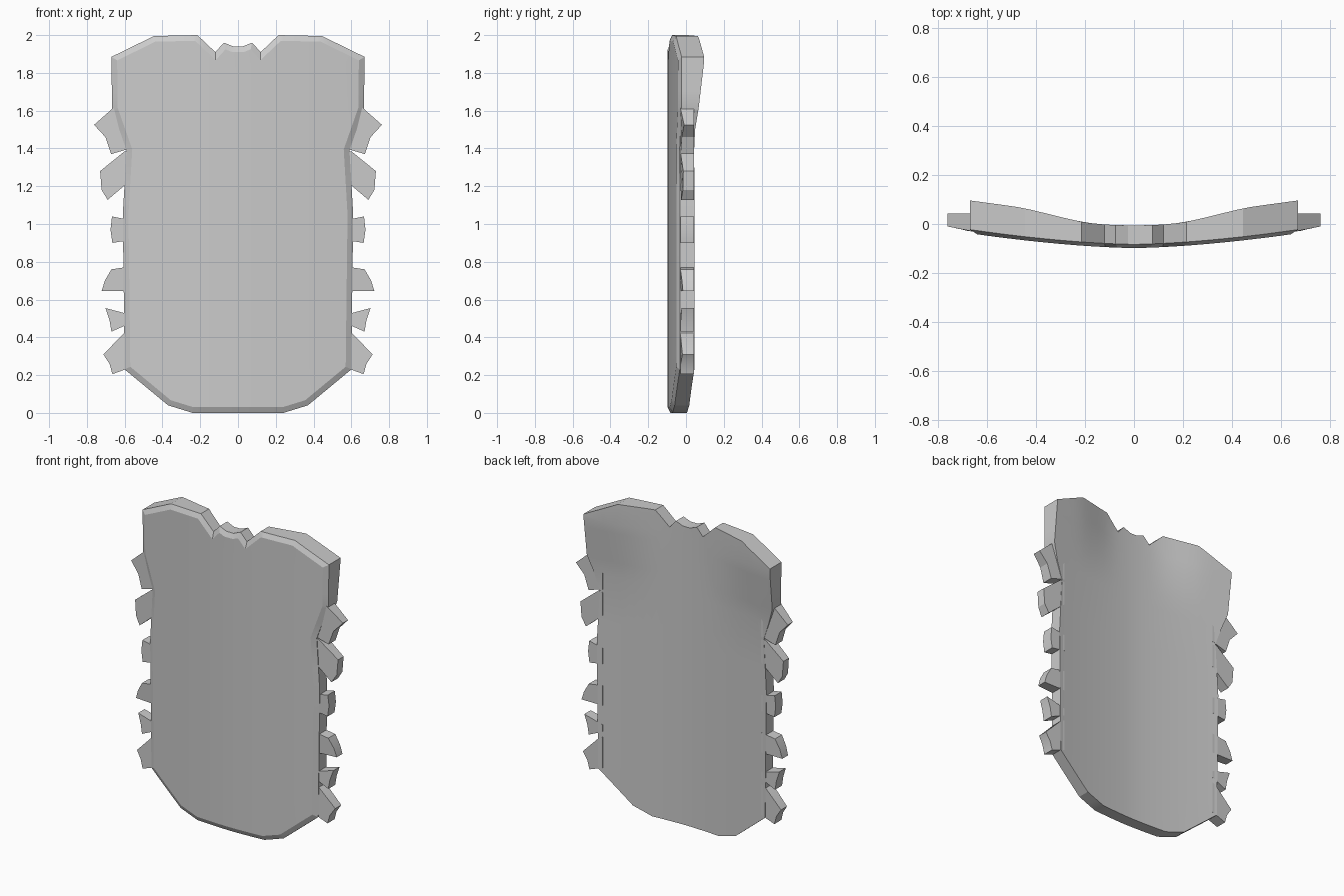
import bpy, bmesh
from mathutils import Vector

if "Cube" in bpy.data.objects:
    bpy.data.objects.remove(bpy.data.objects["Cube"])

# right half of the plate outline (x, z), bottom to top
HALF = [(0.24, 0.0), (0.37, 0.04), (0.6, 0.23), (0.605, 0.65), (0.61, 1.05),
        (0.59, 1.39), (0.667, 1.61), (0.67, 1.885), (0.445, 1.995),
        (0.215, 2.0), (0.12, 1.91), (0.075, 1.96), (0.025, 1.94)]

# side teeth (x, z), right side
TEETH = [
    [(0.57, 1.60), (0.66, 1.615), (0.762, 1.525), (0.702, 1.46), (0.672, 1.37), (0.57, 1.40)],
    [(0.57, 1.38), (0.60, 1.385), (0.73, 1.28), (0.722, 1.18), (0.69, 1.128), (0.57, 1.23)],
    [(0.57, 1.02), (0.667, 1.04), (0.675, 0.97), (0.665, 0.90), (0.57, 0.915)],
    [(0.57, 0.775), (0.67, 0.76), (0.705, 0.70), (0.722, 0.645), (0.57, 0.645)],
    [(0.57, 0.52), (0.702, 0.555), (0.68, 0.49), (0.67, 0.43), (0.57, 0.475)],
    [(0.57, 0.44), (0.60, 0.425), (0.713, 0.31), (0.68, 0.26), (0.665, 0.205), (0.57, 0.24)],
]


def step(t):
    t = max(0.0, min(1.0, t))
    return t * t * (3 - 2 * t)


def front_y(x):
    return -0.098 + 0.053 * (abs(x) / 0.62) ** 1.6


def back_y(x, z):
    flare = 0.042 * step((abs(x) - 0.12) / 0.4) * max(0, min(1, (z - 1.5) / 0.36))
    return front_y(x) + 0.092 + flare


def finish(name, bm):
    bmesh.ops.recalc_face_normals(bm, faces=bm.faces[:])
    me = bpy.data.meshes.new(name)
    bm.to_mesh(me)
    bm.free()
    ob = bpy.data.objects.new(name, me)
    bpy.context.collection.objects.link(ob)
    return ob


def prism(bm, pts, y0, y1):
    front = [bm.verts.new((x, y0, z)) for x, z in pts]
    back = [bm.verts.new((x, y1, z)) for x, z in pts]
    n = len(pts)
    f = bm.faces.new(front)
    bm.faces.new(back[::-1])
    for i in range(n):
        j = (i + 1) % n
        bm.faces.new((front[j], front[i], back[i], back[j]))
    return f, front, back


# curved plate with chamfered front rim
bm = bmesh.new()
outline = HALF + [(-x, z) for x, z in reversed(HALF)]
face, rim, _ = prism(bm, outline, -1.0, 0.0)
face.normal_update()
bmesh.ops.inset_region(bm, faces=[face], thickness=0.03, use_even_offset=True)
for v in bm.verts:
    if v.co.y < -0.5 and any(f.normal.y > -2 and min(w.co.y for w in f.verts) < -0.5
                             and max(w.co.y for w in f.verts) > -0.1 for f in v.link_faces):
        v.co.y = -0.985
cuts = [(Vector((i * 0.06, 0, 0)), Vector((1, 0, 0))) for i in range(-9, 10)]
cuts += [(Vector((0, 0, z)), Vector((0, 0, 1))) for z in (0.3, 0.8, 1.2, 1.5, 1.6, 1.7, 1.8, 1.86)]
for co, no in cuts:
    bmesh.ops.bisect_plane(bm, geom=bm.verts[:] + bm.edges[:] + bm.faces[:],
                           dist=1e-5, plane_co=co, plane_no=no)
for v in bm.verts:
    x, y, z = v.co
    v.co.y = front_y(x) + (y + 1) if y < -0.5 else back_y(x, z)
plate = finish("curved_plate", bm)

# jagged teeth, thinner at the tips, mirrored to the left side
bm = bmesh.new()
for pts in TEETH:
    _, front, back = prism(bm, pts, -0.03, 0.042)
    for v in front:
        v.co.y += 0.02 * step((v.co.x - 0.66) / 0.1)
teeth = finish("side_teeth", bm)
teeth.modifiers.new("Mirror", 'MIRROR').use_axis[0] = True

# smooth the curved surfaces, keep edges crisp
for ob in (plate, teeth):
    bpy.ops.object.select_all(action='DESELECT')
    ob.select_set(True)
    bpy.context.view_layer.objects.active = ob
    bpy.ops.object.shade_smooth_by_angle(angle=0.35)
